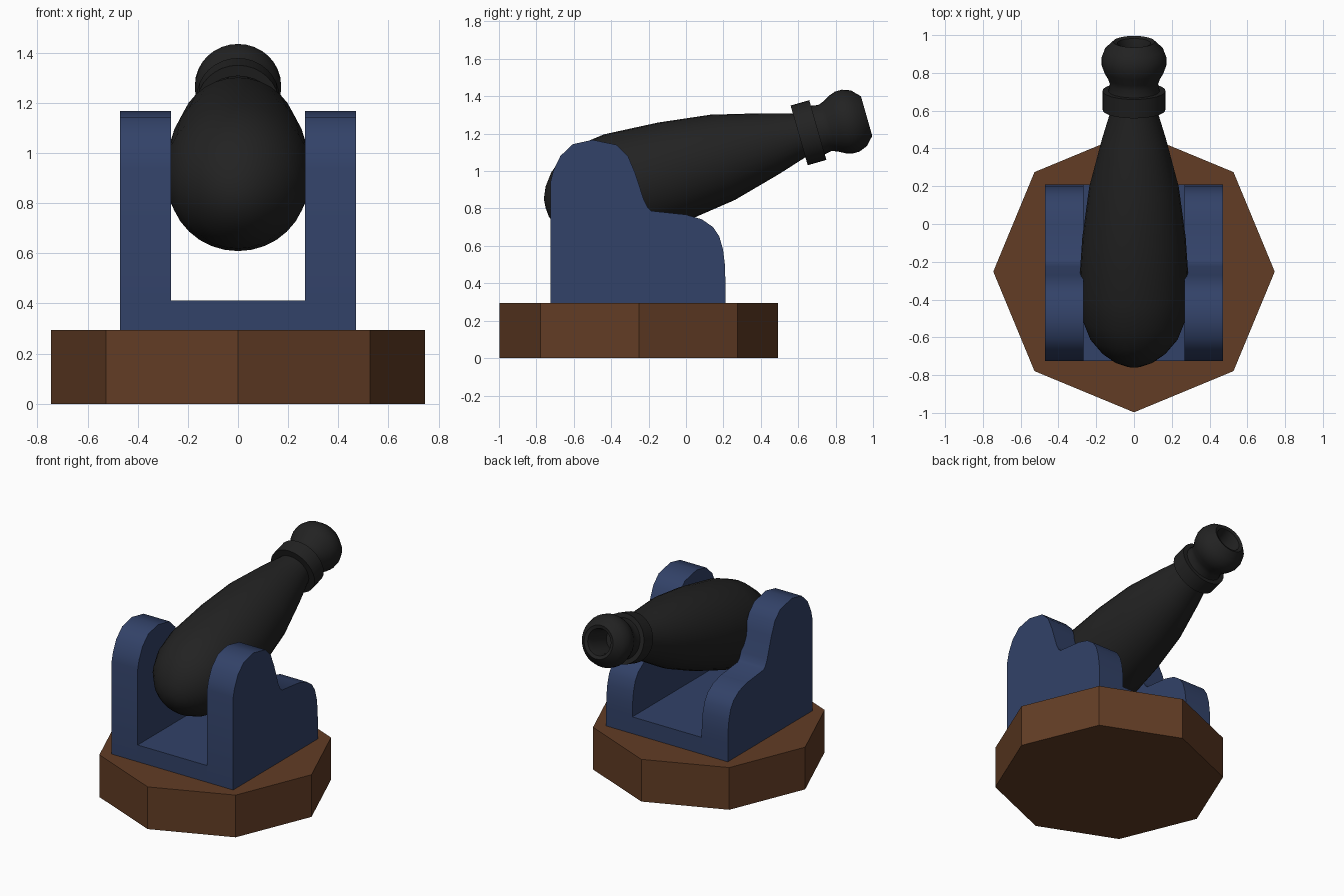
import bpy, bmesh, math
from mathutils import Matrix, Vector

if "Cube" in bpy.data.objects:
    bpy.data.objects.remove(bpy.data.objects["Cube"])


def material(name, rgb):
    m = bpy.data.materials.new(name)
    m.diffuse_color = (*rgb, 1)
    m.use_nodes = True
    m.node_tree.nodes["Principled BSDF"].inputs["Base Color"].default_value = m.diffuse_color
    return m


BLUE = material("navy blue paint", (0.032, 0.054, 0.138))
BROWN = material("brown wood", (0.122, 0.046, 0.018))
IRON = material("black iron", (0.016, 0.016, 0.016))


def finish(name, bm, mat, smooth=None):
    bmesh.ops.recalc_face_normals(bm, faces=bm.faces)
    mesh = bpy.data.meshes.new(name)
    bm.to_mesh(mesh)
    bm.free()
    mesh.materials.append(mat)
    ob = bpy.data.objects.new(name, mesh)
    bpy.context.collection.objects.link(ob)
    if smooth:
        bpy.ops.object.select_all(action='DESELECT')
        ob.select_set(True)
        bpy.context.view_layer.objects.active = ob
        bpy.ops.object.shade_smooth_by_angle(angle=math.radians(smooth))
    return ob


def extrude(name, points, offset, mat, smooth=None):
    """Fill a closed outline and extrude it by the offset."""
    bm = bmesh.new()
    face = bm.faces.new([bm.verts.new(p) for p in points])
    new = bmesh.ops.extrude_face_region(bm, geom=[face], use_keep_orig=True)
    verts = [g for g in new["geom"] if isinstance(g, bmesh.types.BMVert)]
    bmesh.ops.translate(bm, verts=verts, vec=offset)
    return finish(name, bm, mat, smooth)


def lathe(name, profile, mat, matrix, segments=32):
    """Revolve (distance along axis, radius) points around local z."""
    bm = bmesh.new()
    rings = []
    for s, r in profile:
        if r == 0:
            rings.append([bm.verts.new((0, 0, s))] * segments)
        else:
            rings.append([bm.verts.new((r * math.cos(a), r * math.sin(a), s))
                          for a in (math.tau * i / segments for i in range(segments))])
    for a, b in zip(rings, rings[1:]):
        for i in range(segments):
            j = (i + 1) % segments
            bm.faces.new(list(dict.fromkeys((a[i], a[j], b[j], b[i]))))
    bm.transform(matrix)
    return finish(name, bm, mat, 35)


# Octagonal wooden base
octagon = [(0.745 * math.sin(k * math.pi / 4), -0.252 - 0.745 * math.cos(k * math.pi / 4), 0)
           for k in range(8)]
extrude("base", octagon, (0, 0, 0.295), BROWN)

# Carriage cheeks with a stepped, rounded outline (y, z)
cheek = [(-0.725, 0.295), (-0.725, 0.94), (-0.71, 1.0), (-0.672, 1.08), (-0.607, 1.143),
         (-0.5, 1.167), (-0.37, 1.14), (-0.31, 1.08), (-0.272, 0.99), (-0.225, 0.845),
         (-0.205, 0.805), (-0.185, 0.787), (0.0, 0.767), (0.085, 0.742), (0.145, 0.7),
         (0.178, 0.65), (0.198, 0.58), (0.208, 0.5), (0.21, 0.43), (0.21, 0.295)]
for side, x in (("left", -0.47), ("right", 0.268)):
    extrude(side + "_cheek", [(x, y, z) for y, z in cheek], (0.202, 0, 0), BLUE, 40)

# Carriage floor between the cheeks
floor = [(-0.725, 0.295), (-0.725, 0.412), (0.21, 0.412), (0.21, 0.295)]
extrude("carriage_floor", [(-0.268, y, z) for y, z in floor], (0.536, 0, 0), BLUE)

# Barrel axis: tilted up 16 degrees, origin at the middle of the collar
tilt = Matrix.Translation(Vector((0, 0.655, 1.205))) @ Matrix.Rotation(math.radians(-74), 4, 'X')

lathe("barrel", [(-1.462, 0), (-1.458, 0.05), (-1.43, 0.112), (-1.381, 0.175), (-1.306, 0.235),
                 (-1.2, 0.276), (-1.053, 0.293), (-0.758, 0.274), (-0.477, 0.237),
                 (-0.212, 0.169), (-0.04, 0.118), (0.0, 0.112)], IRON, tilt)
lathe("collar", [(-0.052, 0.0), (-0.052, 0.166), (0.052, 0.166), (0.052, 0.0)], IRON, tilt)
# Flared muzzle with a hollow bore
lathe("muzzle", [(0.04, 0.0), (0.04, 0.138), (0.09, 0.128), (0.12, 0.138), (0.16, 0.16),
                 (0.195, 0.172), (0.235, 0.172), (0.28, 0.155), (0.323, 0.11),
                 (0.315, 0.088), (0.27, 0.078), (0.12, 0.075), (0.12, 0.0)], IRON, tilt)
